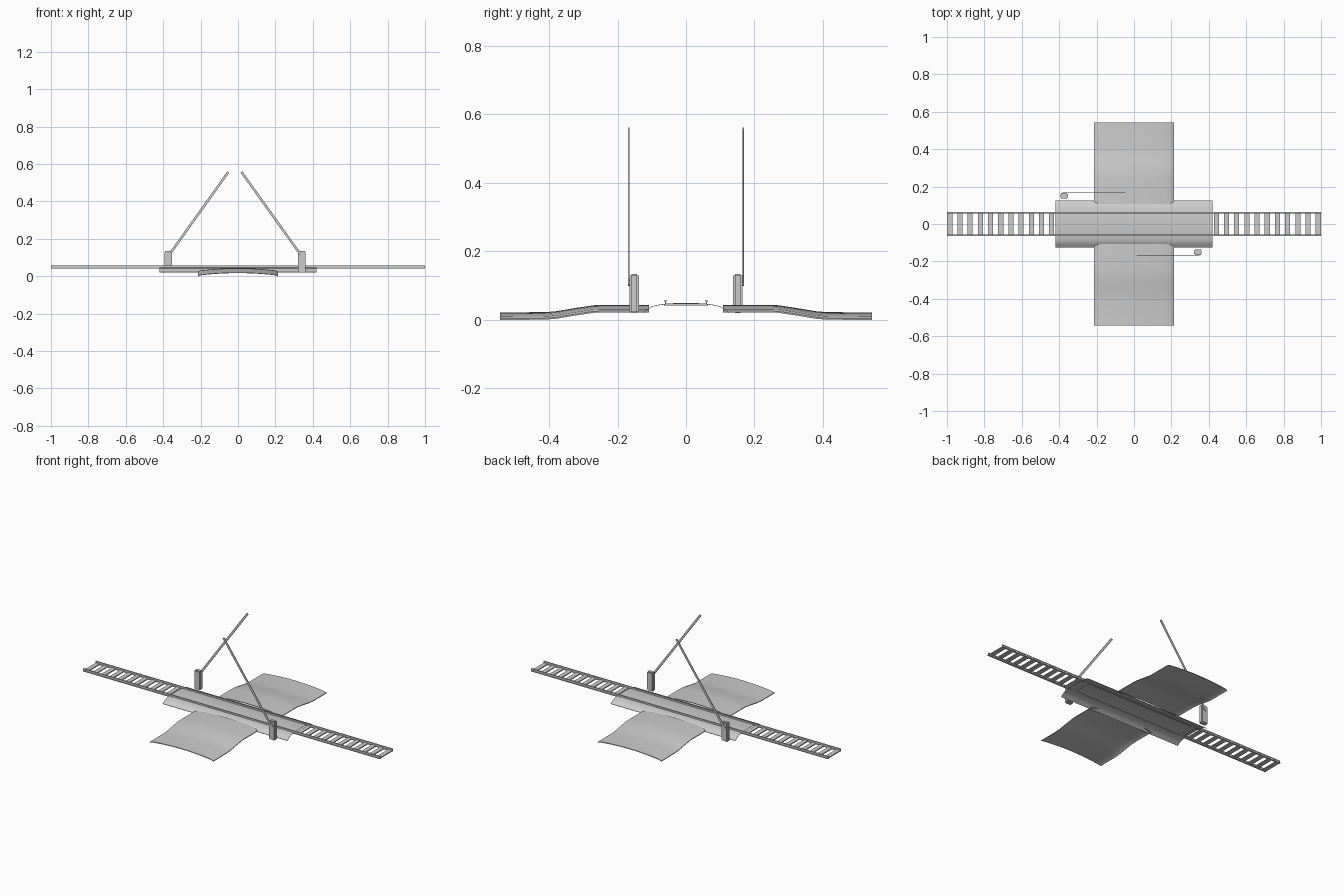
import bpy, bmesh, math
from mathutils import Matrix, Vector

if "Cube" in bpy.data.objects:
    bpy.data.objects.remove(bpy.data.objects["Cube"])


def finish(bm, name, smooth=False):
    bmesh.ops.recalc_face_normals(bm, faces=bm.faces)
    me = bpy.data.meshes.new(name)
    bm.to_mesh(me)
    bm.free()
    ob = bpy.data.objects.new(name, me)
    bpy.context.collection.objects.link(ob)
    if smooth:
        bpy.context.view_layer.objects.active = ob
        ob.select_set(True)
        bpy.ops.object.shade_smooth_by_angle(angle=math.radians(35))
        ob.select_set(False)
    return ob


def add_box(bm, x, y, z, rot=None):
    """Box spanning the (min, max) ranges x, y, z."""
    c = Vector((sum(x) / 2, sum(y) / 2, sum(z) / 2))
    s = Matrix.Diagonal((x[1] - x[0], y[1] - y[0], z[1] - z[0], 1))
    return bmesh.ops.create_cube(bm, size=1, matrix=Matrix.Translation(c) @ (rot or Matrix()) @ s)


def sheet(name, us, vs, point, thick):
    """Thin solid sheet from a grid; point(u, v) gives the upper surface."""
    bm = bmesh.new()
    layers = []
    for drop in (0, thick):
        layers.append([[bm.verts.new(Vector(point(u, v)) - Vector((0, 0, drop))) for v in vs] for u in us])
    for g in layers:
        for i in range(len(us) - 1):
            for j in range(len(vs) - 1):
                bm.faces.new((g[i][j], g[i + 1][j], g[i + 1][j + 1], g[i][j + 1]))
    a, b = layers
    n, m = len(us), len(vs)
    rim = [(i, 0) for i in range(n)] + [(n - 1, j) for j in range(1, m)]
    rim += [(i, m - 1) for i in range(n - 2, -1, -1)] + [(0, j) for j in range(m - 2, 0, -1)]
    for (i, j), (k, l) in zip(rim, rim[1:] + rim[:1]):
        bm.faces.new((a[i][j], a[k][l], b[k][l], b[i][j]))
    return finish(bm, name, True)


# Crossing deck: arched across the track
deck_profile = [(0, .049), (.03, .0485), (.06, .0465), (.085, .043), (.1, .039), (.112, .031), (.125, .022)]
deck_profile = [(-y, z) for y, z in deck_profile[:0:-1]] + deck_profile
sheet("crossing_deck", [-.42, .42], deck_profile, lambda x, p: (x, p[0], p[1]), .002)

# Road ramps: cambered across, sloping down away from the track
road_path = [(.108, .043), (.24, .043), (.27, .042), (.33, .033), (.38, .0245), (.41, .022), (.544, .021)]
across = [-.215, -.208] + [.2 * i / 5 for i in range(-5, 6)] + [.208, .215]


def camber(x):
    return .012 * (x / .2) ** 2 + max(0, abs(x) - .2) * .27


for side, name in ((-1, "front_road"), (1, "back_road")):
    sheet(name, across, road_path, lambda x, p: (x, side * p[0], p[1] - camber(x)), .004)

# Rails with a head, web and foot
for side, name in ((-1, "front_rail"), (1, "back_rail")):
    bm = bmesh.new()
    y = side * .06
    for w, z0, z1 in ((.003, .052, .057), (.0015, .044, .052), (.005, .041, .044)):
        add_box(bm, (-1, 1), (y - w, y + w), (z0, z1))
    finish(bm, name)

# Sleepers on the open track at each end
bm = bmesh.new()
for side in (-1, 1):
    for i in range(12):
        x = side * (.985 - .0545 * i)
        add_box(bm, (x - .0135, x + .0135), (-.062, .062), (.041, .047))
finish(bm, "sleepers")

# Barriers: rounded post, pivot and raised arm on each side of the track
for px, side, tip, label in ((.341, -1, (.019, .557), "front"), (-.373, 1, (-.052, .557), "back")):
    bm = bmesh.new()
    y = side * .151
    add_box(bm, (px - .021, px + .021), (y - .0135, y + .0135), (.019, .134))
    bmesh.ops.bevel(bm, geom=bm.edges[:], offset=.005, segments=2, affect='EDGES')
    finish(bm, label + "_barrier_post", True)

    bm = bmesh.new()
    bmesh.ops.create_cone(bm, cap_ends=True, segments=16, radius1=.009, radius2=.009, depth=.008,
                          matrix=Matrix.Translation((px, side * .165, .107)) @ Matrix.Rotation(math.pi / 2, 4, 'X'))
    finish(bm, label + "_barrier_pivot", True)

    bm = bmesh.new()
    d = Vector((tip[0] - px, 0, tip[1] - .107))
    rot = Matrix.Rotation(-math.atan2(d.z, d.x), 4, 'Y')
    cx, cz, h = (tip[0] + px) / 2, (tip[1] + .107) / 2, d.length / 2
    add_box(bm, (cx - h, cx + h), (side * .167 - .0018, side * .167 + .0018), (cz - .0065, cz + .0065))
    bmesh.ops.rotate(bm, verts=bm.verts, cent=(cx, side * .167, cz), matrix=rot.to_3x3())
    finish(bm, label + "_barrier_arm")
